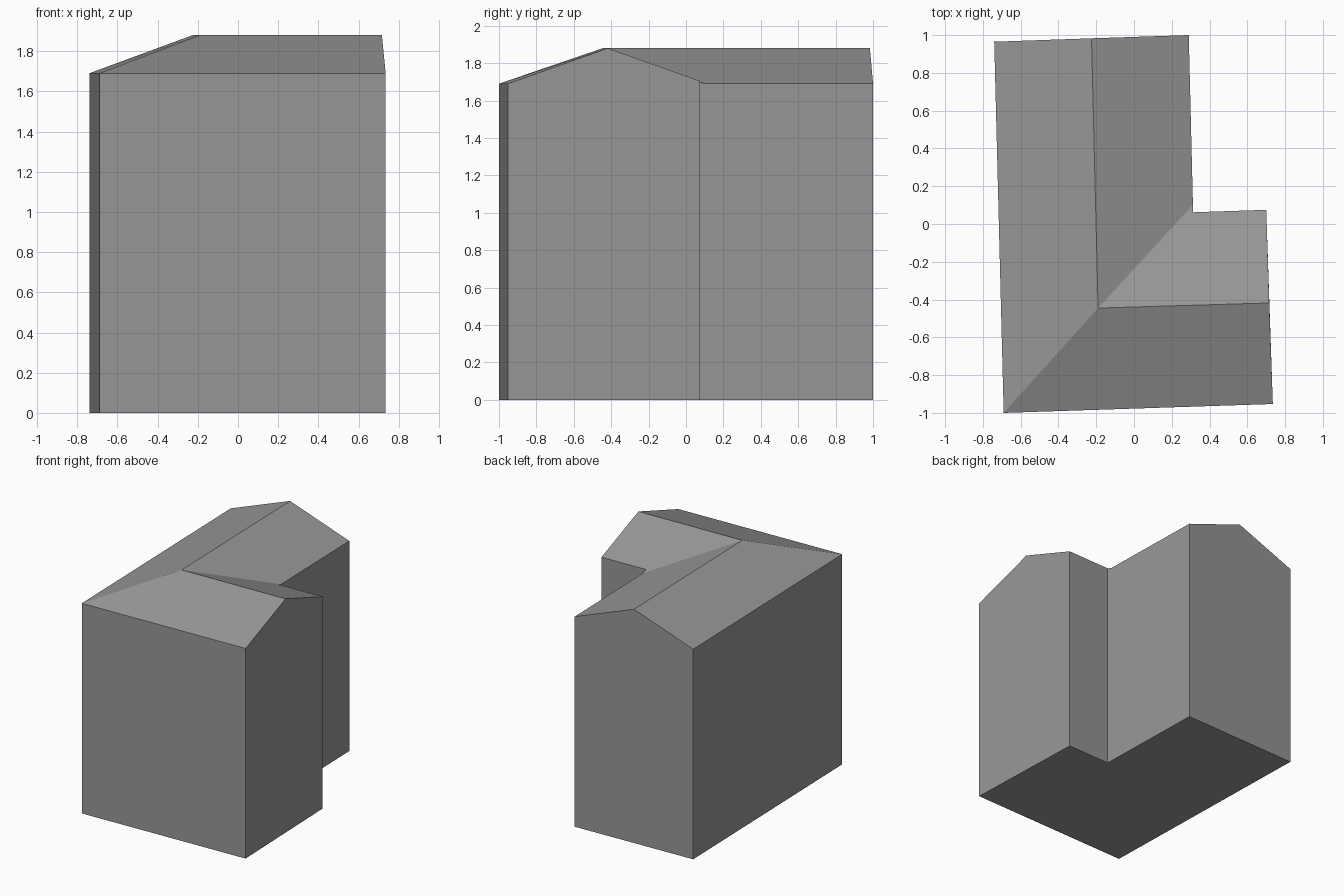
import bpy, bmesh

cube = bpy.data.objects.get("Cube")
if cube:
    bpy.data.objects.remove(cube, do_unlink=True)

grey = bpy.data.materials.new("plain_grey")
grey.use_nodes = True
colour = (0.31, 0.31, 0.31, 1)
grey.diffuse_color = colour
grey.node_tree.nodes["Principled BSDF"].inputs["Base Color"].default_value = colour

EAVE, BACK_EAVE, RIDGE = 1.69, 1.705, 1.88

# L-shaped footprint corners, counter-clockwise, with wall top heights
corners = {
    "front_right": (-0.69, -1.0, EAVE),
    "front_left": (0.735, -0.953, EAVE),
    "wing_back": (0.70, 0.075, BACK_EAVE),
    "inner": (0.313, 0.062, BACK_EAVE),
    "back_left": (0.29, 1.0, EAVE),
    "back_right": (-0.74, 0.965, EAVE),
}
# Ridge ends, ridge junction and the foot of the valley
roof_points = {
    "junction": (-0.19, -0.445, RIDGE),
    "wing_ridge": (0.716, -0.418, RIDGE),
    "main_ridge": (-0.225, 0.983, RIDGE),
    "valley": (0.312, 0.102, EAVE),
}
# Points on top of a wall between its two corners
wall_tops = {"front_left": ["wing_ridge"], "inner": ["valley"],
             "back_left": ["main_ridge"]}
slopes = [
    ["front_right", "front_left", "wing_ridge", "junction"],
    ["wing_back", "inner", "valley", "junction", "wing_ridge"],
    ["valley", "back_left", "main_ridge", "junction"],
    ["back_right", "front_right", "junction", "main_ridge"],
]


def make_object(name, polygons):
    bm = bmesh.new()
    for points in polygons:
        bm.faces.new([bm.verts.new(p) for p in points])
    bmesh.ops.remove_doubles(bm, verts=bm.verts, dist=0.0001)
    mesh = bpy.data.meshes.new(name)
    bm.to_mesh(mesh)
    bm.free()
    mesh.materials.append(grey)
    obj = bpy.data.objects.new(name, mesh)
    bpy.context.collection.objects.link(obj)


def ground(name):
    x, y, z = corners[name]
    return (x, y, 0)


# Walls with gable ends, and the floor
top = {**corners, **roof_points}
names = list(corners)
walls = []
for i, start in enumerate(names):
    end = names[(i + 1) % len(names)]
    between = [top[n] for n in reversed(wall_tops.get(start, []))]
    walls.append([ground(start), ground(end), top[end], *between, top[start]])
floor = [ground(n) for n in reversed(names)]
make_object("walls", walls + [floor])

# Hipped and gabled roof slopes
make_object("roof", [[top[n] for n in slope] for slope in slopes])
